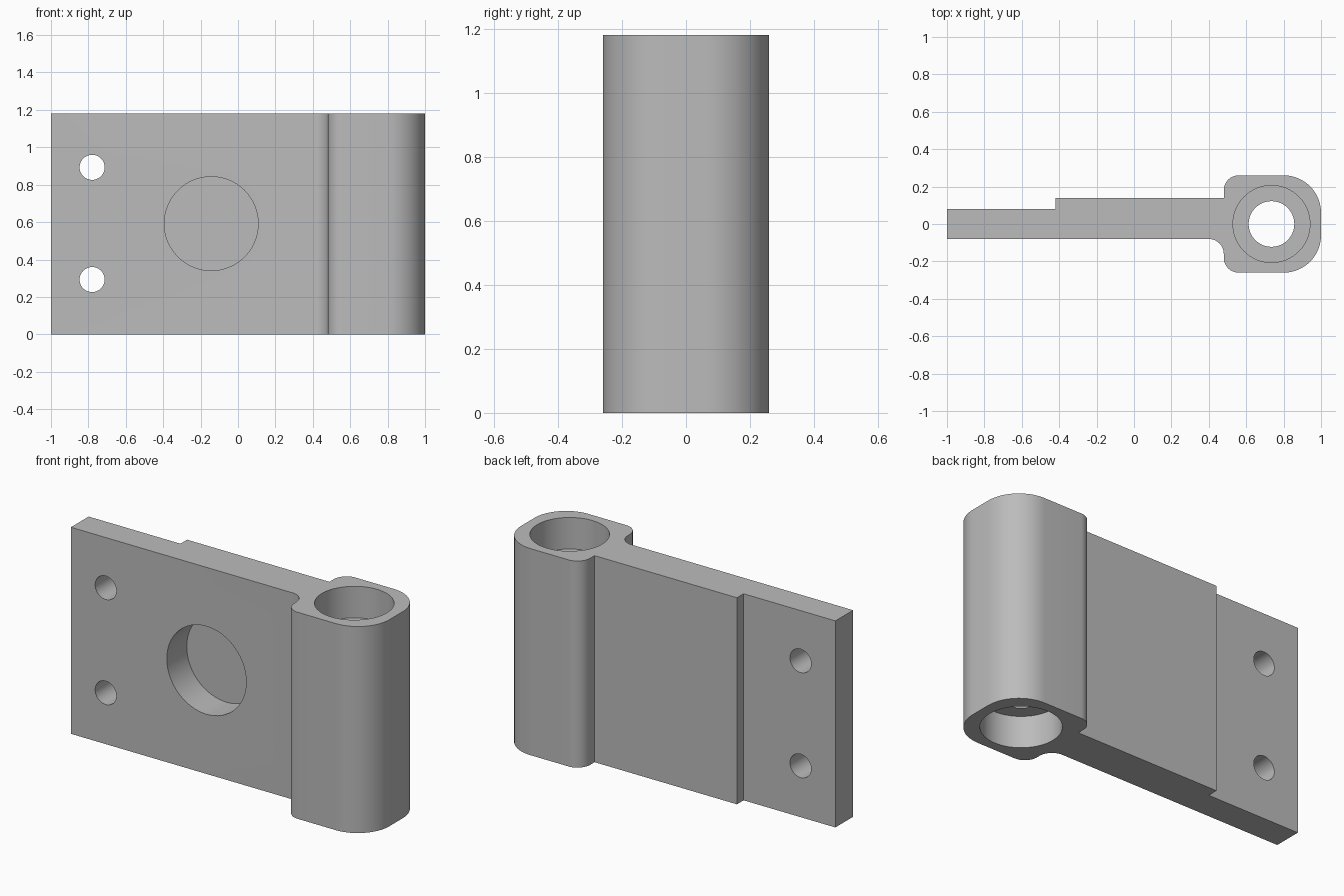
import bpy, bmesh
from math import radians, cos, sin
from mathutils import Vector

cube = bpy.data.objects.get("Cube")
if cube:
    bpy.data.objects.remove(cube, do_unlink=True)

HEIGHT = 1.18
BARREL_X = 0.735

steel = bpy.data.materials.new("plain grey")
steel.use_nodes = True
grey = (0.5, 0.5, 0.5, 1)
steel.diffuse_color = grey
steel.node_tree.nodes["Principled BSDF"].inputs["Base Color"].default_value = grey


def arc(cx, cy, r, start, end, steps=12):
    """Points along an arc, angles in degrees."""
    angles = [radians(start + (end - start) * i / steps) for i in range(steps + 1)]
    return [(cx + r * cos(a), cy + r * sin(a)) for a in angles]


def extrude_profile(name, points, height):
    bm = bmesh.new()
    face = bm.faces.new([bm.verts.new((x, y, 0)) for x, y in points])
    top = bmesh.ops.extrude_face_region(bm, geom=[face])["geom"]
    bmesh.ops.translate(bm, vec=(0, 0, height),
                        verts=[v for v in top if isinstance(v, bmesh.types.BMVert)])
    bmesh.ops.recalc_face_normals(bm, faces=bm.faces)
    mesh = bpy.data.meshes.new(name)
    bm.to_mesh(mesh)
    bm.free()
    obj = bpy.data.objects.new(name, mesh)
    bpy.context.collection.objects.link(obj)
    return obj


def drill(body, start, end, radius, sides=64):
    """Cut a round hole between two points."""
    a, b = Vector(start), Vector(end)
    bpy.ops.mesh.primitive_cylinder_add(
        vertices=sides, radius=radius, depth=(b - a).length, location=(a + b) / 2,
        rotation=(b - a).to_track_quat("Z", "Y").to_euler())
    cutter = bpy.context.object
    cutter.hide_render = True
    mod = body.modifiers.new("hole", "BOOLEAN")
    mod.operation = "DIFFERENCE"
    mod.solver = "EXACT"
    mod.object = cutter
    bpy.context.view_layer.objects.active = body
    bpy.ops.object.modifier_apply(modifier=mod.name)
    bpy.data.objects.remove(cutter, do_unlink=True)


# Stepped plate and rounded barrel as one outline
outline = [(-1, 0.08), (-1, -0.08)]
outline += arc(0.40, -0.16, 0.08, 90, 0)        # concave front fillet
outline += arc(0.56, -0.18, 0.08, 180, 270)     # barrel corners
outline += arc(0.80, -0.06, 0.20, 270, 360, 20)
outline += arc(0.80, 0.06, 0.20, 0, 90, 20)
outline += arc(0.56, 0.18, 0.08, 90, 180)
outline += [(0.48, 0.14), (-0.42, 0.14), (-0.42, 0.08)]
bracket = extrude_profile("hinge_bracket", outline, HEIGHT)
bracket.data.materials.append(steel)

# Barrel bore with a wider seat at each end
SEAT = 0.18
drill(bracket, (BARREL_X, 0, -0.1), (BARREL_X, 0, HEIGHT + 0.1), 0.122)
drill(bracket, (BARREL_X, 0, HEIGHT - SEAT), (BARREL_X, 0, HEIGHT + 0.1), 0.206)
drill(bracket, (BARREL_X, 0, -0.1), (BARREL_X, 0, SEAT), 0.206)

# Blind round pocket in the front
drill(bracket, (-0.143, -0.3, 0.592), (-0.143, 0.10, 0.592), 0.251)

# Bolt holes
for z in (0.293, 0.893):
    drill(bracket, (-0.78, -0.3, z), (-0.78, 0.3, z), 0.067, 48)

# Smooth curves, sharp edges
bpy.ops.object.select_all(action="DESELECT")
bracket.select_set(True)
bpy.context.view_layer.objects.active = bracket
bpy.ops.object.shade_smooth_by_angle(angle=radians(30))
